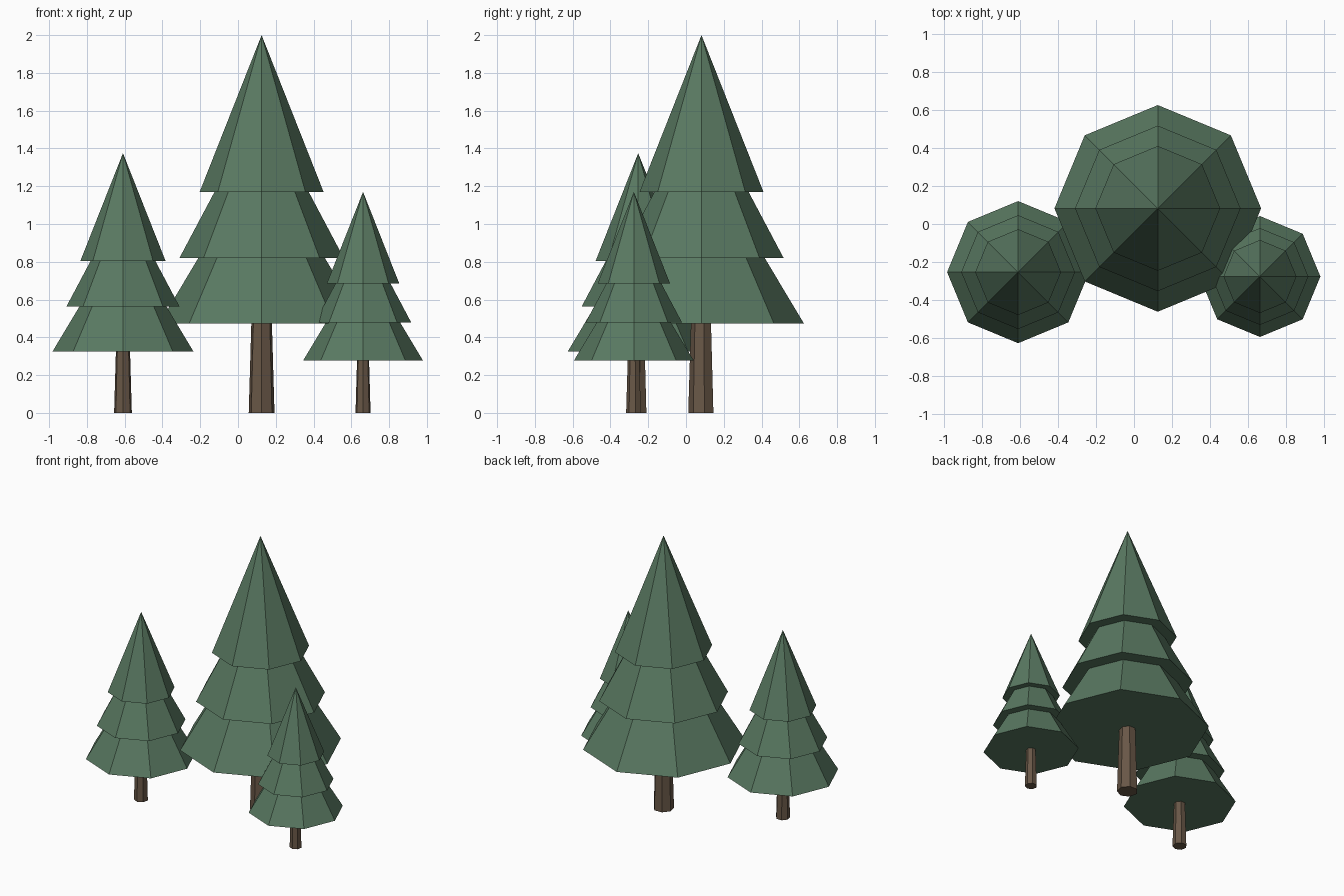
import bpy
import bmesh
from math import sin, cos, pi

cube = bpy.data.objects.get("Cube")
if cube:
    bpy.data.objects.remove(cube, do_unlink=True)


def make_material(name, rgb):
    mat = bpy.data.materials.new(name)
    mat.use_nodes = True
    colour = (*rgb, 1.0)
    mat.diffuse_color = colour
    mat.node_tree.nodes["Principled BSDF"].inputs["Base Color"].default_value = colour
    return mat


needle_green = make_material("needle green", (0.10, 0.19, 0.12))
bark_brown = make_material("bark brown", (0.138, 0.095, 0.062))


def add_frustum(name, sides, r_low, r_high, z_low, z_high, origin, scale, mat):
    """Closed flat-sided cone or frustum with one corner facing the front."""
    bm = bmesh.new()

    def ring(radius, z):
        return [bm.verts.new((radius * sin(2 * pi * i / sides),
                              -radius * cos(2 * pi * i / sides), z))
                for i in range(sides)]

    low = ring(r_low, z_low)
    bm.faces.new(low[::-1])
    if r_high:
        high = ring(r_high, z_high)
        bm.faces.new(high)
    else:
        apex = bm.verts.new((0, 0, z_high))
    for i in range(sides):
        j = (i + 1) % sides
        if r_high:
            bm.faces.new((low[i], low[j], high[j], high[i]))
        else:
            bm.faces.new((low[i], low[j], apex))
    bmesh.ops.recalc_face_normals(bm, faces=bm.faces)
    bmesh.ops.scale(bm, vec=(scale, scale, scale), verts=bm.verts)

    mesh = bpy.data.meshes.new(name)
    bm.to_mesh(mesh)
    bm.free()
    mesh.materials.append(mat)
    obj = bpy.data.objects.new(name, mesh)
    obj.location = (*origin, 0)
    bpy.context.collection.objects.link(obj)


# Foliage tiers of a full-size tree: name, radius, base height, tip height
TIERS = [
    ("lower_foliage", 0.543, 0.472, 1.38),
    ("middle_foliage", 0.435, 0.82, 1.64),
    ("upper_foliage", 0.328, 1.17, 2.0),
]

# Three trees: name, position, scale
TREES = [
    ("large_tree", (0.125, 0.082), 1.0),
    ("medium_tree", (-0.609, -0.253), 0.6875),
    ("small_tree", (0.662, -0.276), 0.585),
]

for tree, origin, scale in TREES:
    add_frustum(tree + "_trunk", 7, 0.07, 0.0545, 0, 0.52,
                origin, scale, bark_brown)
    for tier, radius, base, tip in TIERS:
        add_frustum(tree + "_" + tier, 8, radius, 0, base, tip,
                    origin, scale, needle_green)
